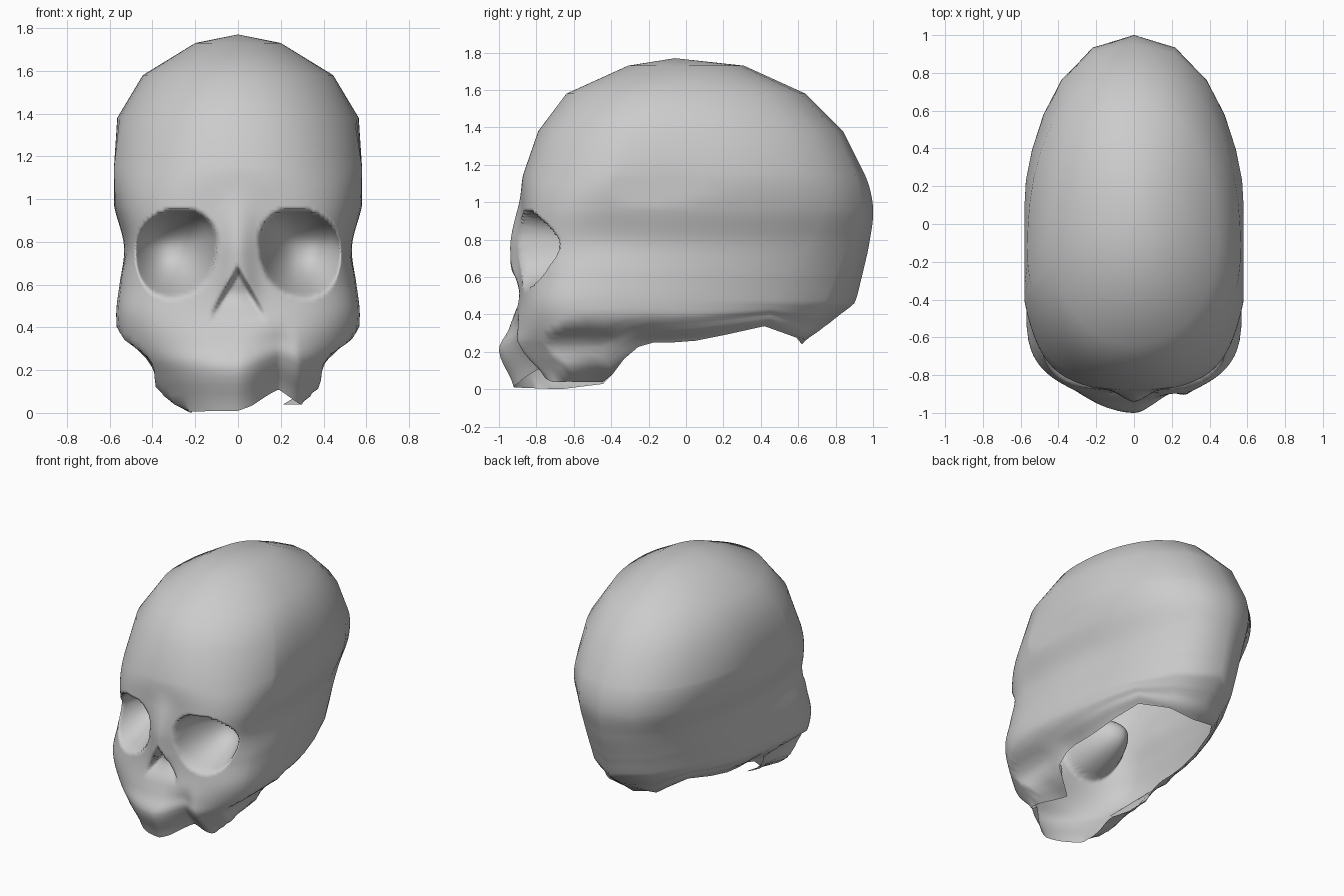
import bpy, bmesh, math

if "Cube" in bpy.data.objects:
    bpy.data.objects.remove(bpy.data.objects["Cube"])

# Horizontal sections: z, front y, back y, half width, centre y, front squareness, back squareness, rows to next
RINGS = [
    (1.73, -0.31, 0.31, 0.20, -0.03, 2.0, 2.0, 1),
    (1.58, -0.64, 0.64, 0.445, -0.08, 2.0, 2.1, 1),
    (1.38, -0.79, 0.84, 0.565, -0.14, 2.1, 2.2, 1),
    (1.15, -0.87, 0.955, 0.60, -0.18, 2.2, 2.25, 8),
    (0.97, -0.88, 1.00, 0.58, -0.20, 2.8, 2.2, 12),
    (0.78, -0.88, 0.98, 0.535, -0.27, 3.1, 2.05, 10),
    (0.60, -0.88, 0.94, 0.555, -0.42, 2.8, 1.9, 8),
    (0.46, -0.90, 0.90, 0.57, -0.48, 2.7, 1.8, 5),
    (0.31, -0.95, 0.81, 0.555, -0.46, 2.2, 1.9, 4),
    (0.20, -1.00, 0.74, 0.50, -0.40, 1.9, 2.1, 5),
    (0.00, -0.92, 0.62, 0.38, -0.35, 2.0, 3.2, 1),
]
# Height of the open lower rim along y
RIM = [(-0.93, 0.01), (-0.67, 0.0), (-0.43, 0.03), (-0.31, 0.19), (-0.22, 0.25),
       (0.0, 0.25), (0.16, 0.28), (0.52, 0.36), (0.62, 0.24)]
# Greatest half width at low heights
CAP = [(0.0, 0.22), (0.04, 0.30), (0.11, 0.385), (0.22, 0.395), (0.27, 0.43), (0.34, 0.53), (0.42, 0.58)]
ANGLES = [i * 1.2 for i in range(60)] + [76, 84, 93, 104, 115, 126, 137, 148, 158, 169, 180]


def clamp(v):
    return max(0.0, min(1.0, v))


def smooth(v):
    v = clamp(v)
    return v * v * (3 - 2 * v)


def lookup(table, v):
    if v <= table[0][0]:
        return table[0][1]
    for (a, fa), (b, fb) in zip(table, table[1:]):
        if v <= b:
            return fa + (fb - fa) * (v - a) / (b - a)
    return table[-1][1]


def cubic(a, b, c, d, t):
    m, n = (c - a) / 2, (d - b) / 2
    return ((2*t**3 - 3*t*t + 1) * b + (t**3 - 2*t*t + t) * m
            + (3*t*t - 2*t**3) * c + (t**3 - t*t) * n)


def sections():
    last = len(RINGS) - 1
    for i in range(last):
        q = [RINGS[max(0, min(last, i + k))] for k in (-1, 0, 1, 2)]
        for j in range(RINGS[i][7]):
            t = j / RINGS[i][7]
            s = [cubic(*(r[k] for r in q), t) for k in range(7)]
            s[0] = q[1][0] + (q[2][0] - q[1][0]) * t
            yield s
    yield list(RINGS[last][:7])


def skull_point(sec, deg):
    z, yf, yb, w, ym, nf, nb = sec
    th = math.radians(deg)
    s, c = math.sin(th), math.cos(th)
    a, n = (ym - yf, nf) if c > 0 else (yb - ym, nb)
    r = ((abs(s) / w) ** n + (abs(c) / a) ** n) ** (-1 / n)
    x, y = r * s, ym - r * c
    low = clamp(1 - z / 0.46)
    if z < 0.46:
        rim = lookup(RIM, y)
        if x > 0:
            rim = max(rim, 0.04 * smooth(x / 0.2))
        z = rim + (0.46 - rim) * z / 0.46
    # jaw narrows below the cheekbones and towards its back end
    cap = lookup(CAP, z) - 0.09 * smooth((y + 0.7) / 0.27) * smooth((0.2 - z) / 0.17)
    x = math.copysign(min(abs(x), cap), x)
    ax, y0 = abs(x), y
    # temple hollow
    x *= 1 - 0.02 * math.exp(-((y + 0.45) / 0.16) ** 2 - ((z - 0.85) / 0.16) ** 2)
    if c > 0:
        # nose bridge
        ridge = smooth((1.1 - z) / 0.35) * smooth((z - 0.44) / 0.2)
        y -= 0.06 * ridge * math.exp(-(ax / 0.085) ** 2)
        # nose opening
        half = 0.145 * (0.69 - z) / 0.25
        if 0.43 < z < 0.69:
            y += 0.09 * smooth((half - ax) / 0.025) * smooth((z - 0.42) / 0.16)
        # eye sockets
        ex = (ax - 0.29) / 0.19
        ez = (z - 0.77 + 0.1 * (ax - 0.29)) / (0.18 if z > 0.77 else 0.23)
        d = abs(ex) ** 2.2 + abs(ez) ** 2.2
        if d < 1:
            y += 0.34 * (1 - d) ** (0.9 - 0.25 * max(-1, min(1, ez)))
        # broken gap in the upper jaw, one side only
        if x > 0:
            front = smooth((-0.6 - y0) / 0.15)
            gap = clamp(1 - abs(x - 0.19) / (0.19 if x < 0.19 else 0.10))
            z += 0.07 * gap * low * front
            y += 0.06 * smooth(gap) * smooth(low * 1.6) * front
    return x, y, z


bm = bmesh.new()
angles = ANGLES + [-d for d in reversed(ANGLES[1:-1])]
rows = [[bm.verts.new(skull_point(s, d)) for d in angles] for s in sections()]
count = len(angles)
pole = bm.verts.new((0, -0.06, 1.77))
for k in range(count):
    m = (k + 1) % count
    bm.faces.new((pole, rows[0][k], rows[0][m]))
    for up, down in zip(rows, rows[1:]):
        bm.faces.new((up[k], down[k], down[m], up[m]))

# settle on the ground
lowest = min(v.co.z for v in bm.verts)
for v in bm.verts:
    v.co.z -= lowest
mesh = bpy.data.meshes.new("skull")
bm.to_mesh(mesh)
bm.free()
skull = bpy.data.objects.new("skull", mesh)
bpy.context.collection.objects.link(skull)
for p in mesh.polygons:
    p.use_smooth = True
